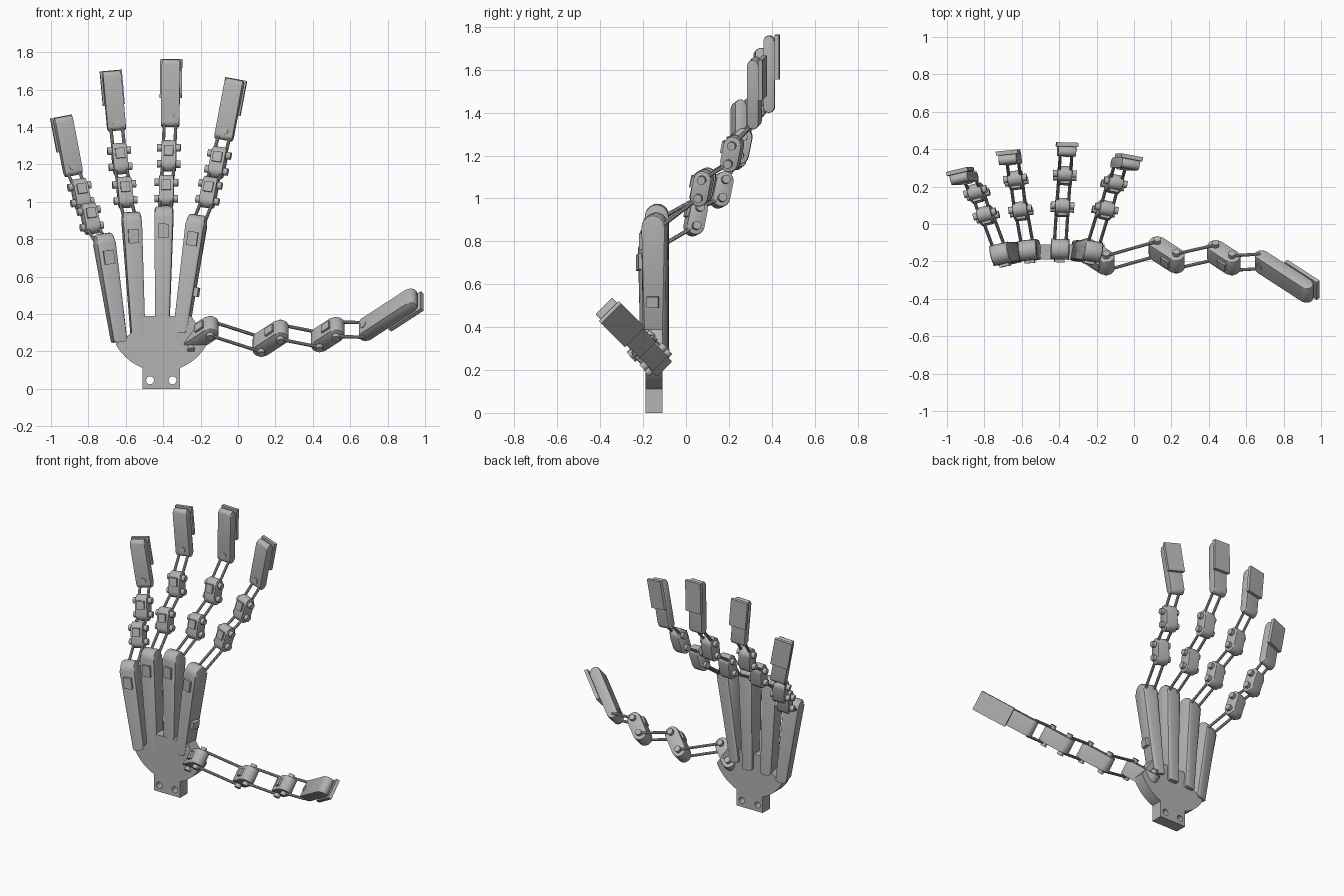
import bpy, bmesh, math
from mathutils import Vector, Matrix

cube = bpy.data.objects.get("Cube")
if cube:
    bpy.data.objects.remove(cube)

grey = bpy.data.materials.new("matte_grey")
grey.use_nodes = True
COLOUR = (0.45, 0.45, 0.45, 1)
grey.diffuse_color = COLOUR
grey.node_tree.nodes["Principled BSDF"].inputs["Base Color"].default_value = COLOUR


def finish(obj):
    obj.data.materials.clear()
    obj.data.materials.append(grey)
    bpy.ops.object.select_all(action='DESELECT')
    obj.select_set(True)
    bpy.context.view_layer.objects.active = obj
    bpy.ops.object.shade_smooth_by_angle(angle=math.radians(35))
    return obj


def frame(origin, along, across):
    """Axes: x = across, y = back of the finger, z = along the finger."""
    d = Vector(along).normalized()
    n = d.cross(Vector(across)).normalized()
    w = n.cross(d)
    m = Matrix((w, n, d)).transposed().to_4x4()
    return Matrix.Translation(origin) @ m


def from_bmesh(name, bm, matrix):
    bmesh.ops.recalc_face_normals(bm, faces=bm.faces)
    mesh = bpy.data.meshes.new(name)
    bm.to_mesh(mesh)
    bm.free()
    mesh.transform(matrix)
    obj = bpy.data.objects.new(name, mesh)
    bpy.context.collection.objects.link(obj)
    return finish(obj)


def rounded_bar(name, matrix, width, depth, low, high, round_foot=True, foot=1.0, bevel=0.006):
    """Side profile with rounded ends, extruded across; the foot may taper."""
    r, steps = depth / 2, 10
    arc = [i * math.pi / steps for i in range(steps + 1)]
    pts = [(r * math.cos(a), high - r + r * math.sin(a)) for a in arc]
    if round_foot:
        pts += [(-r * math.cos(a), low + r - r * math.sin(a)) for a in arc]
    else:
        pts += [(-r, low), (r, low)]
    bm = bmesh.new()
    rings = []
    for side in (-1, 1):
        rings.append([bm.verts.new((side * width / 2 * (foot if z < (low + high) / 2 else 1), y, z))
                      for y, z in pts])
    caps = [bm.faces.new(ring) for ring in rings]
    for i in range(len(pts)):
        j = (i + 1) % len(pts)
        bm.faces.new((rings[0][i], rings[0][j], rings[1][j], rings[1][i]))
    rim = list({e for f in caps for e in f.edges})
    bmesh.ops.bevel(bm, geom=rim, offset=bevel, segments=2, affect='EDGES', profile=0.5)
    return from_bmesh(name, bm, matrix)


def block(name, matrix, centre, size):
    bm = bmesh.new()
    bmesh.ops.create_cube(bm, size=1)
    bmesh.ops.scale(bm, vec=size, verts=bm.verts)
    bmesh.ops.translate(bm, vec=centre, verts=bm.verts)
    return from_bmesh(name, bm, matrix)


def rod(name, a, b, radius, sides=14):
    a, b = Vector(a), Vector(b)
    bm = bmesh.new()
    bmesh.ops.create_cone(bm, cap_ends=True, segments=sides, radius1=radius,
                          radius2=radius, depth=(b - a).length)
    turn = (b - a).to_track_quat('Z', 'Y').to_matrix().to_4x4()
    return from_bmesh(name, bm, Matrix.Translation((a + b) / 2) @ turn)


def knuckle(name, m, width, depth, length):
    half = length / 2
    rounded_bar(name, m, width, depth, -half, half)
    pivot = half - depth / 2
    for z in (-pivot, pivot):
        reach = width / 2 + 0.024
        rod(name + "_pin", m @ Vector((-reach, 0, z)), m @ Vector((reach, 0, z)), 0.02)
    block(name + "_stud", m, (0, -depth / 2, pivot * 0.5), (0.05, 0.024, 0.055))
    return m @ Vector((0, 0, -pivot)), m @ Vector((0, 0, pivot))


def links(name, a, b, across, spacing):
    for s in (-1, 1):
        shift = across * (s * spacing / 2)
        rod(name, a + shift, b + shift, 0.009, 10)


def fingertip(name, m, width, depth, length):
    """Origin at the foot; the plate sits on the back of the far half."""
    rounded_bar(name, m, width, depth, 0, length)
    block(name + "_plate", m, (0, depth / 2 + 0.011, length * 0.72),
          (width * 1.2, 0.022, length * 0.58))
    rod(name + "_screw", m @ Vector((0, -depth / 2 - 0.004, 0.05)),
        m @ Vector((0, 0, 0.05)), 0.02)
    rod(name + "_hub", m @ Vector((-width * 0.4, 0, 0.022)),
        m @ Vector((width * 0.4, 0, 0.022)), 0.02)
    return m @ Vector((0, 0, 0.03))


# Palm plate with wrist tab and two mounting holes
curve = bpy.data.curves.new("palm", 'CURVE')
curve.dimensions = '2D'
curve.fill_mode = 'BOTH'
curve.extrude = 0.04
CX, CZ, R = -0.41, 0.37, 0.277


def spline(points):
    s = curve.splines.new('POLY')
    s.points.add(len(points) - 1)
    for p, (x, z) in zip(s.points, points):
        p.co = (x, z, 0, 1)
    s.use_cyclic_u = True


def arc(start, end, r, cx=CX, cz=CZ, n=14):
    angles = [math.radians(start + (end - start) * i / n) for i in range(n + 1)]
    return [(cx + r * math.cos(a), cz + r * math.sin(a)) for a in angles]


spline(arc(208, 249, R) + [(-0.51, 0), (-0.31, 0)] + arc(291, 335, R)
       + [(-0.25, 0.39), (-0.5, 0.39), (-0.58, 0.29)])
for hx in (-0.47, -0.35):
    spline(arc(0, 342, 0.021, hx, 0.045, 19))
palm = bpy.data.objects.new("palm", curve)
bpy.context.collection.objects.link(palm)
palm.location = (0, -0.15, 0)
palm.rotation_euler = (math.pi / 2, 0, 0)
bpy.context.view_layer.objects.active = palm
palm.select_set(True)
bpy.ops.object.convert(target='MESH')
finish(bpy.context.view_layer.objects.active)

# Four fingers: palm bar foot and top, two knuckle centres, tip foot, lean, yaw, tip length
FINGERS = {
    "little": ((-0.635, -0.155, 0.25), (-0.722, -0.16, 0.83), (-0.79, 0.045, 0.91),
               (-0.84, 0.165, 1.04), (-0.878, 0.245, 1.14), -0.19, 0.23, 0.32),
    "ring": ((-0.535, -0.14, 0.28), (-0.571, -0.14, 0.945), (-0.605, 0.07, 1.05),
             (-0.632, 0.235, 1.23), (-0.648, 0.345, 1.38), -0.09, 0.1, 0.32),
    "middle": ((-0.405, -0.135, 0.28), (-0.395, -0.135, 0.975), (-0.383, 0.09, 1.06),
               (-0.37, 0.26, 1.245), (-0.363, 0.388, 1.4), 0.015, -0.03, 0.36),
    "index": ((-0.305, -0.145, 0.3), (-0.215, -0.145, 0.93), (-0.155, 0.075, 1.05),
              (-0.107, 0.215, 1.21), (-0.078, 0.32, 1.33), 0.19, -0.18, 0.33),
}
for name, (foot, top, k1, k2, tip, lean, yaw, size) in FINGERS.items():
    across = Vector((1, yaw, 0))
    foot, top = Vector(foot), Vector(top)
    length = (top - foot).length
    bar = frame(foot, top - foot, across)
    rounded_bar(name + "_palm_bar", bar, 0.1, 0.11, 0, length, False, 0.72, 0.015)
    block(name + "_palm_stud", bar, (0, -0.055, length - 0.13), (0.055, 0.03, 0.075))
    if name == "index":
        block("index_side_stud", bar, (0.05, 0, length - 0.41), (0.03, 0.055, 0.05))
    start = bar @ Vector((0, 0.03, length - 0.06))
    up = (lean, 0.2, 1)
    for label, centre in (("_lower_knuckle", k1), ("_upper_knuckle", k2)):
        m = frame(centre, up, across)
        low, high = knuckle(name + label, m, 0.078, 0.082, 0.17)
        links(name + "_link", start, low, m.col[0].to_3d(), 0.062)
        start = high
    m = frame(tip, (lean, 0, 1), across)
    end = fingertip(name + "_tip", m, 0.098, 0.052, size)
    links(name + "_link", start, end, m.col[0].to_3d(), 0.062)

# Thumb, rolled about its length
ACROSS = Vector((0, -1, -1))
ALONG = (0.74, -0.48, 0.48)
start = None
for label, centre in (("base", (-0.2, -0.175, 0.29)), ("lower", (0.175, -0.165, 0.27)),
                      ("upper", (0.48, -0.18, 0.29))):
    m = frame(centre, ALONG, ACROSS)
    low, high = knuckle("thumb_" + label + "_knuckle", m, 0.1, 0.09,
                        0.21 if label == "upper" else 0.23)
    if start:
        links("thumb_link", start, low, m.col[0].to_3d(), 0.11)
    start = high
m = frame((0.655, -0.185, 0.3), ALONG, ACROSS)
end = fingertip("thumb_tip", m, 0.11, 0.07, 0.4)
links("thumb_link", start, end, m.col[0].to_3d(), 0.11)
